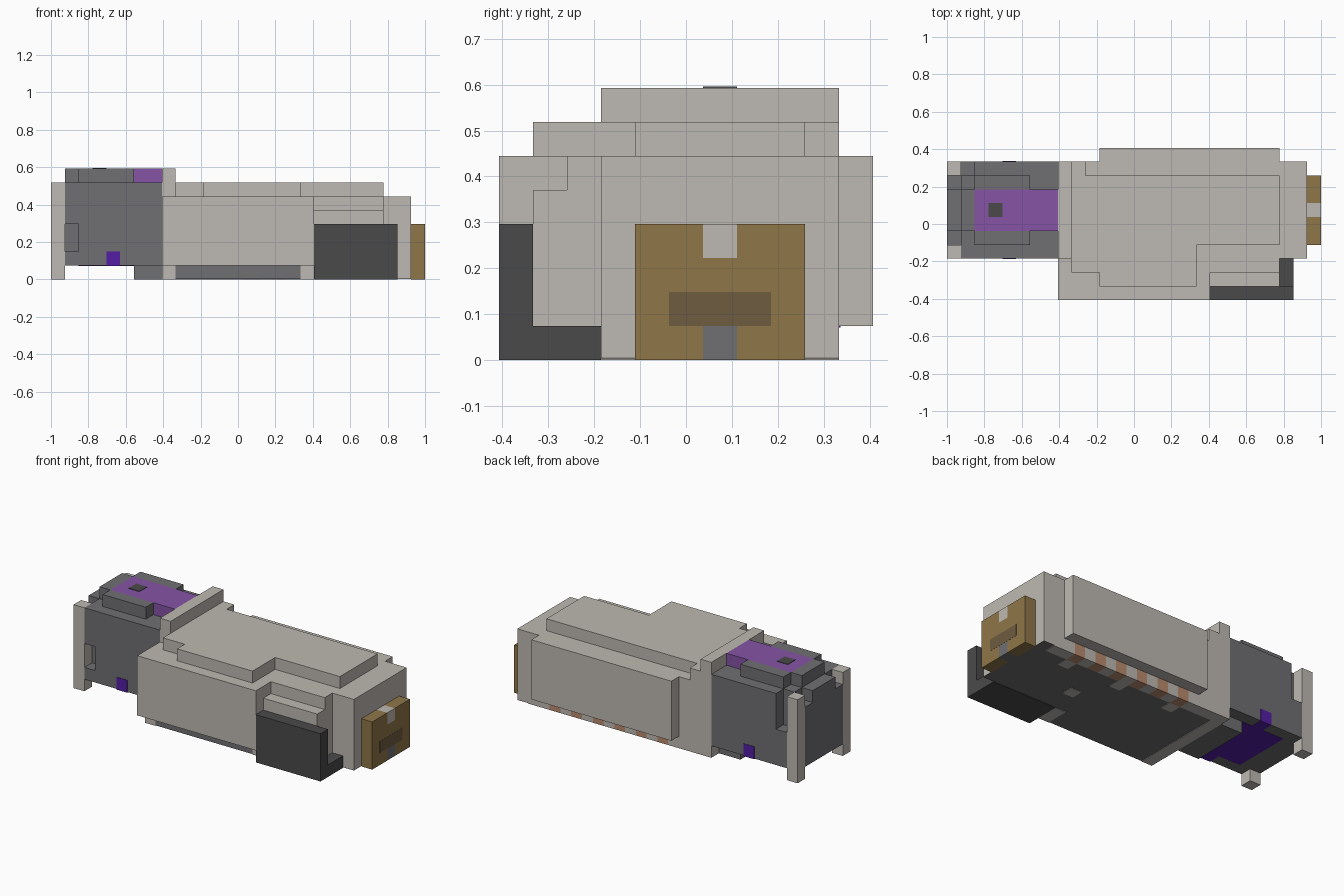
import bpy
import bmesh
from mathutils import Vector

cube = bpy.data.objects.get("Cube")
if cube:
    bpy.data.objects.remove(cube, do_unlink=True)

UNIT = 2 / 27                       # one block of the grid
ORIGIN = Vector((13.5, 5.5, 0))     # grid point that sits at the world origin
THIN = 0.04                         # thickness of painted plates, in blocks


def linear(c):
    c /= 255
    return c / 12.92 if c <= 0.04045 else ((c + 0.055) / 1.055) ** 2.4


def material(name, *rgb):
    mat = bpy.data.materials.new(name)
    mat.use_nodes = True
    colour = [linear(c) for c in rgb] + [1]
    mat.diffuse_color = colour
    shader = mat.node_tree.nodes["Principled BSDF"]
    shader.inputs["Base Color"].default_value = colour
    shader.inputs["Roughness"].default_value = 0.8
    return mat


light = material("light_grey", 190, 185, 178)
grey = material("mid_grey", 112, 110, 113)
charcoal = material("charcoal", 74, 74, 74)
gold = material("gold", 143, 118, 72)
brown = material("brown", 111, 92, 64)
purple = material("purple", 134, 84, 165)
violet = material("violet", 84, 30, 165)
copper = material("copper", 184, 138, 110)


def part(name, mat, *boxes):
    """One object made of boxes, each given as x, y and z ranges in blocks."""
    bm = bmesh.new()
    for xs, ys, zs in boxes:
        low, high = (Vector(corner) for corner in zip(xs, ys, zs))
        made = bmesh.ops.create_cube(bm, size=1)["verts"]
        size, centre = high - low, (low + high) / 2
        for v in made:
            v.co = (Vector(a * b for a, b in zip(v.co, size)) + centre - ORIGIN) * UNIT
    mesh = bpy.data.meshes.new(name)
    bm.to_mesh(mesh)
    bm.free()
    mesh.materials.append(mat)
    obj = bpy.data.objects.new(name, mesh)
    bpy.context.collection.objects.link(obj)
    return obj


# Main casing with side panels and stepped roof
part("casing", light, ((8, 26), (3, 10), (1, 6)))
part("front_panel", light, ((8, 19), (0, 3), (1, 6)))
part("back_panel", light, ((11, 24), (10, 11), (1, 6)))
part("front_shoulder", light,
     ((19, 24), (1, 3), (1, 5)), ((19, 24), (2, 3), (5, 6)))
part("roof", light,
     ((9, 24), (4, 9), (6, 7)), ((9, 18), (2, 4), (6, 7)),
     ((11, 18), (1, 2), (6, 7)), ((9, 10), (9, 10), (6, 7)))
part("rear_rib", light, ((8, 9), (3, 10), (0, 8)))

# Underside: dark base, light feet, studs and a striped back edge
part("base_plate", grey,
     ((9, 25), (3, 9), (THIN, 1)), ((9, 18), (1, 3), (THIN, 1)),
     ((25, 26), (3, 10), (THIN, 2 * THIN)))
part("base_tail", grey, ((6, 8), (4, 9), (0, 1)))
part("end_wall", light, ((25, 26), (3, 10), (2 * THIN, 1)))
part("base_feet", light, ((8, 9), (1, 3), (0, 1)), ((18, 19), (1, 3), (0, 1)))
part("base_studs", light,
     *[((x, x + 1), (y, y + 1), (0, THIN))
       for x, y in ((12, 8), (17, 8), (22, 8), (19, 5))])
stripes = range(12, 23, 2)
part("copper_stripes", copper, *[((x, x + 1), (9, 10), (0, 1)) for x in stripes])
part("light_stripes", light,
     *[((x, x + 1), (9, 10), (0, 1)) for x in range(9, 25) if x not in stripes])

# Charcoal guard at the front corner
part("guard", charcoal,
     ((19, 25), (0, 1), (0, 4)), ((19, 25), (1, 3), (0, 1)))

# Gold end block with its inlays
part("end_block", gold,
     ((26, 27), (4, 6), (0, 4)), ((26, 27), (7, 9), (0, 4)),
     ((26, 27), (6, 7), (1, 3)))
part("end_inlay_top", light, ((26, 27), (6, 7), (3, 4)))
part("end_inlay_bottom", grey, ((26, 27), (6, 7), (0, 1)))
part("end_slot", brown, ((27 - THIN, 27 + THIN / 4), (5, 8), (1, 2)))

# Grey rear housing, with a side recess and an open corner notch
part("housing", grey,
     ((2, 8), (3, 10), (1, 7)), ((1, 2), (4, 9), (1, 7)),
     ((1, 2), (3, 4), (1, 2)), ((1, 2), (3, 4), (4, 7)),
     ((1, 2), (9, 10), (1, 4)))
part("housing_end", grey,
     ((0, 1), (5, 8), (1, 7)), ((0, 1), (4, 5), (1, 6)), ((0, 1), (8, 9), (1, 6)))
part("corner_posts", light, *[((0, 1), (y, y + 1), (0, 7)) for y in (3, 9)])

# Purple top panel framed by a raised rim
part("top_rim", grey,
     ((2, 6), (4, 5), (7, 8)), ((2, 6), (8, 9), (7, 8)), ((1, 2), (5, 8), (7, 8)))
part("top_panel", purple, ((2, 8), (5, 8), (7, 8)))
part("top_button", charcoal, ((3, 4), (6, 7), (8 - THIN, 8 + THIN)))

# Violet inlay below the housing, showing on both sides
part("lower_inlay", violet,
     ((2, 6), (4, 9), (1 - THIN, 1 + THIN)),
     ((4, 5), (3 - THIN, 4), (1 - THIN, 2)),
     ((4, 5), (9, 10 + THIN), (1 - THIN, 2)))
